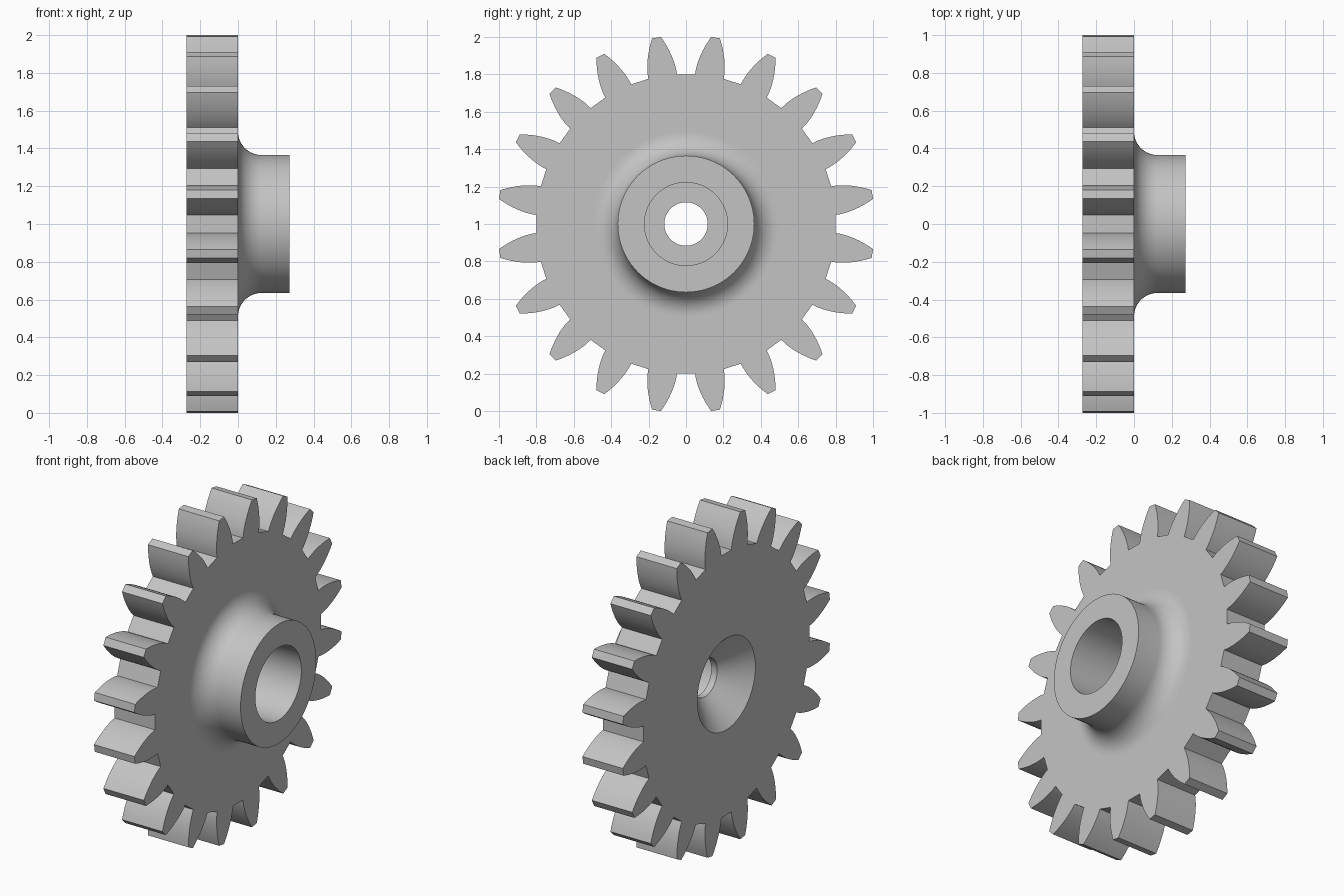
import bpy, bmesh
from math import sin, cos, pi, radians

if "Cube" in bpy.data.objects:
    bpy.data.objects.remove(bpy.data.objects["Cube"], do_unlink=True)

TEETH = 20
PITCH = 2 * pi / TEETH
ROOT_R, TIP_R = 0.802, 1.009
ROOT_HALF, TIP_HALF = radians(5.55), radians(1.35)
BACK, FRONT = -0.273, 0.273
FLANK_STEPS, GAP_STEPS = 8, 4


def half_tooth():
    """Flank points as (angle from the tooth centre, radius), root to tip."""
    points = []
    for i in range(FLANK_STEPS + 1):
        t = i / FLANK_STEPS
        angle = ROOT_HALF - (ROOT_HALF - TIP_HALF) * t ** 1.5
        points.append((angle, ROOT_R + (TIP_R - ROOT_R) * t))
    return points


def gear_outline():
    """Closed toothed outline as (angle, radius)."""
    flank = half_tooth()
    tooth = [(-a, r) for a, r in flank]
    tooth.append((0, TIP_R * cos(TIP_HALF)))
    tooth += flank[::-1]
    # straight root land between neighbouring teeth
    gap_half = PITCH / 2 - ROOT_HALF
    for i in range(1, GAP_STEPS):
        a = gap_half * (2 * i / GAP_STEPS - 1)
        tooth.append((PITCH / 2 + a, ROOT_R * cos(gap_half) / cos(a)))
    return [((k + 0.5) * PITCH + a, r) for k in range(TEETH) for a, r in tooth]


# Cross-section as (x, radius); a radius of None stands for the toothed outline
HUB_R, FILLET = 0.365, 0.125
section = [(BACK, None), (0, None), (0, HUB_R + FILLET + 0.01)]
for i in range(13):
    a = i / 12 * pi / 2
    section.append((FILLET * (1 - cos(a)), HUB_R + FILLET * (1 - sin(a))))
section += [(FRONT, HUB_R), (FRONT, 0.222),      # hub rim
            (-0.09, 0.222), (-0.09, 0.116),      # bore and its shoulder
            (-0.13, 0.116), (BACK, 0.28)]        # small hole and countersink

# Sweep the section around the axle
outline = gear_outline()
bm = bmesh.new()
rings = []
for x, radius in section:
    ring = []
    for a, r in outline:
        r = r if radius is None else radius
        ring.append(bm.verts.new((x, r * sin(a), 1 + r * cos(a))))
    rings.append(ring)
count = len(outline)
for i, ring in enumerate(rings):
    following = rings[(i + 1) % len(rings)]
    for j in range(count):
        k = (j + 1) % count
        bm.faces.new((ring[j], ring[k], following[k], following[j]))
bmesh.ops.recalc_face_normals(bm, faces=bm.faces)

mesh = bpy.data.meshes.new("spur_gear")
bm.to_mesh(mesh)
bm.free()
gear = bpy.data.objects.new("spur_gear", mesh)
bpy.context.collection.objects.link(gear)

# Plain grey metal
grey = bpy.data.materials.new("light_grey")
grey.use_nodes = True
colour = (0.55, 0.55, 0.55, 1)
grey.diffuse_color = colour
grey.node_tree.nodes["Principled BSDF"].inputs["Base Color"].default_value = colour
mesh.materials.append(grey)

# Smooth flanks and fillet, crisp edges
bpy.ops.object.select_all(action="DESELECT")
gear.select_set(True)
bpy.context.view_layer.objects.active = gear
bpy.ops.object.shade_smooth_by_angle(angle=radians(30))
